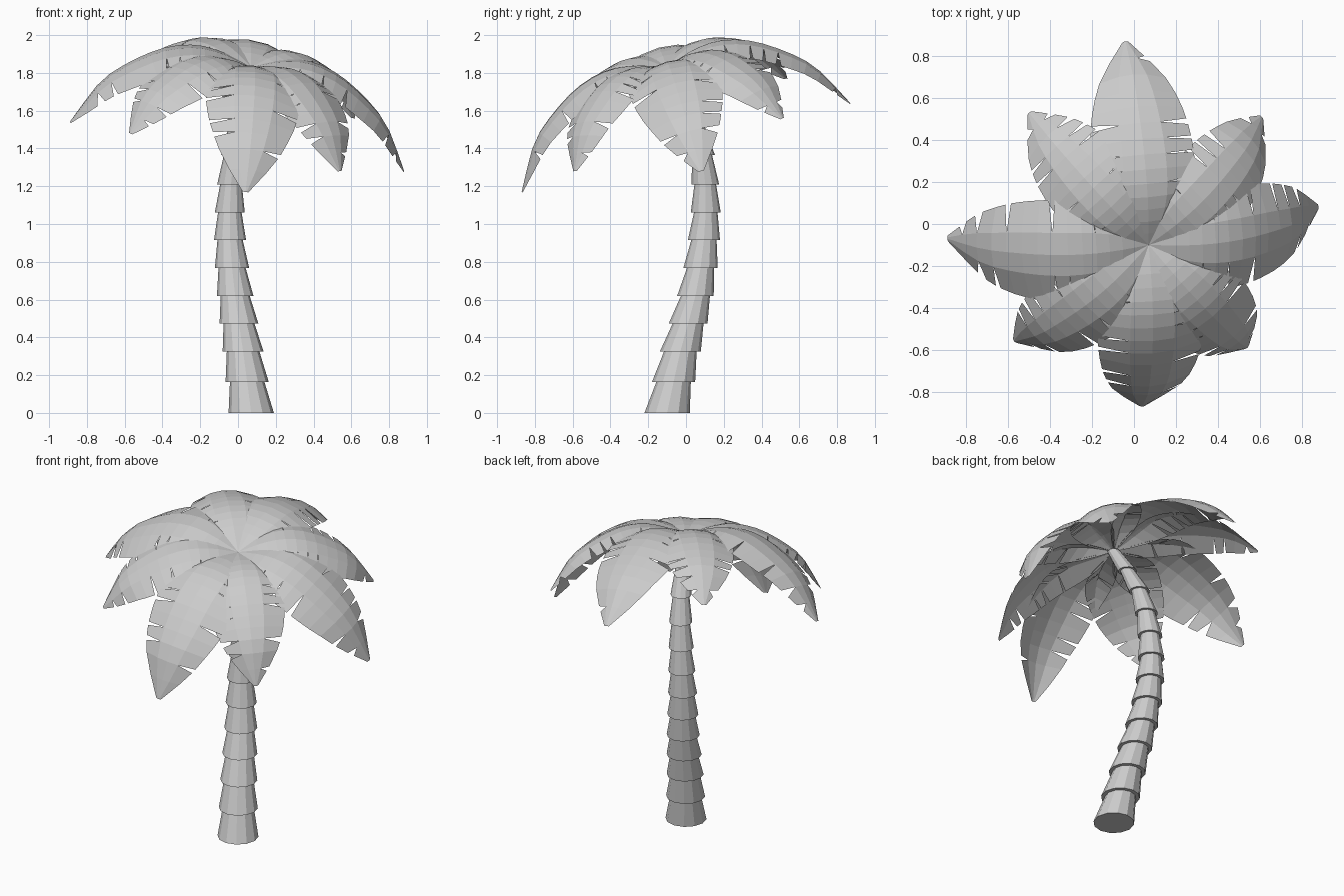
import bpy, bmesh, math, random
from mathutils import Vector

if "Cube" in bpy.data.objects:
    bpy.data.objects.remove(bpy.data.objects["Cube"])

grey = bpy.data.materials.new("light_grey")
grey.use_nodes = True
colour = (0.6, 0.6, 0.6, 1)
grey.diffuse_color = colour
grey.node_tree.nodes["Principled BSDF"].inputs["Base Color"].default_value = colour


def finish(bm, name):
    mesh = bpy.data.meshes.new(name)
    bm.to_mesh(mesh)
    bm.free()
    mesh.materials.append(grey)
    obj = bpy.data.objects.new(name, mesh)
    bpy.context.collection.objects.link(obj)


def sample(points, t):
    """Smooth Catmull-Rom position along a list of points, t from 0 to 1."""
    f = t * (len(points) - 1)
    i = min(int(f), len(points) - 2)
    u = f - i
    p1, p2 = Vector(points[i]), Vector(points[i + 1])
    p0 = Vector(points[i - 1]) if i else p1 * 2 - p2
    p3 = Vector(points[i + 2]) if i + 2 < len(points) else p2 * 2 - p1
    return 0.5 * (2 * p1 + (p2 - p0) * u + (2 * p0 - 5 * p1 + 4 * p2 - p3) * u ** 2
                  + (3 * p1 - p0 - 3 * p2 + p3) * u ** 3)


# Trunk: stacked flared collars along a bent path
crown = Vector((0.07, -0.1, 1.83))
path = [(0.07, -0.1, 0), (0.027, -0.03, 0.325), (-0.015, 0.05, 0.62), (-0.042, 0.095, 0.915),
        (-0.037, 0.102, 1.21), (0.0, 0.05, 1.52), crown]
COLLARS, SIDES = 12, 12
bm = bmesh.new()


def ring(centre, radius):
    return [bm.verts.new(centre + Vector((math.cos(a), math.sin(a), 0)) * radius)
            for a in (math.tau * k / SIDES for k in range(SIDES))]


def bridge(a, b):
    for k in range(SIDES):
        j = (k + 1) % SIDES
        bm.faces.new((a[k], a[j], b[j], b[k]))


previous = None
for i in range(COLLARS):
    t0, t1 = i / COLLARS, (i + 1) / COLLARS
    low = ring(sample(path, t0), 0.12 - 0.07 * t0)
    high = ring(sample(path, t1), 0.096 - 0.058 * t1)
    if previous:
        bridge(previous, low)
    else:
        bm.faces.new(low[::-1])
    bridge(low, high)
    previous = high
bm.faces.new(previous)
finish(bm, "trunk")

# Leaves: arched, drooping blades with slits, set around a tilted crown
random.seed(4)
midrib = [(0, 0), (0.15, 0.05), (0.3, 0.065), (0.46, 0.025), (0.62, -0.07), (0.77, -0.205), (0.9, -0.437)]
# Outline as position along the rib and half width
outline = [(i / 8, w) for i, w in enumerate((0, 0.14, 0.215, 0.245, 0.25, 0.24, 0.21, 0.15, 0.015))]
ROWS, SLITS, RIB_BAND = 14, 5, 0.42
up = Vector((0.147, -0.27, 1)).normalized()


def make_leaf(name, tip):
    bm = bmesh.new()
    # Leaf frame: outward, sideways and up
    reach = Vector(tip) - crown
    height = reach.dot(up)
    out = reach - up * height
    size = out.length / midrib[-1][0]
    out.normalize()
    side = up.cross(out)
    lift = height - size * midrib[-1][1]

    def rib_at(t):
        return sample(midrib, t) * size + Vector((0, lift * t * t))

    def point(t, s):
        rib = rib_at(t)
        ahead = (rib_at(min(t + 0.02, 1)) - rib_at(max(t - 0.02, 0))).normalized()
        w = max(sample(outline, t).y, 0) * size
        sag = 0.27 * w * s * s
        r = rib.x + ahead.y * sag
        h = rib.y - ahead.x * sag
        return bm.verts.new(crown + out * r + side * (w * s) + up * h)

    for sign in (-1, 1):
        cuts = random.sample(range(4, ROWS), SLITS)
        slit = [random.uniform(0.012, 0.03) if i in cuts else 0 for i in range(ROWS + 1)]
        for i in range(ROWS):
            t0, t1 = i / ROWS, (i + 1) / ROWS
            # Solid blade beside the rib, then the separate outer leaflet
            a, b = point(t0, 0), point(t1, 0)
            c, d = point(t0, sign * RIB_BAND), point(t1, sign * RIB_BAND)
            e, f = point(t0 + slit[i], sign), point(t1 - slit[i + 1] * 0.2, sign)
            bm.faces.new((a, b, d, c))
            bm.faces.new((c, d, f, e))
    bmesh.ops.remove_doubles(bm, verts=bm.verts, dist=0.0005)
    bm.normal_update()
    for face in bm.faces:
        if face.normal.dot(up) < 0:
            face.normal_flip()
    finish(bm, name)


tips = {
    "back_leaf": (-0.04, 0.87, 1.64),
    "back_left_leaf": (0.61, 0.51, 1.56),
    "left_leaf": (0.88, 0.08, 1.28),
    "front_left_leaf": (0.54, -0.59, 1.28),
    "front_leaf": (0.04, -0.87, 1.17),
    "front_right_leaf": (-0.57, -0.56, 1.48),
    "right_leaf": (-0.89, -0.07, 1.54),
    "back_right_leaf": (-0.5, 0.53, 1.77),
}
for name, tip in tips.items():
    make_leaf(name, tip)
